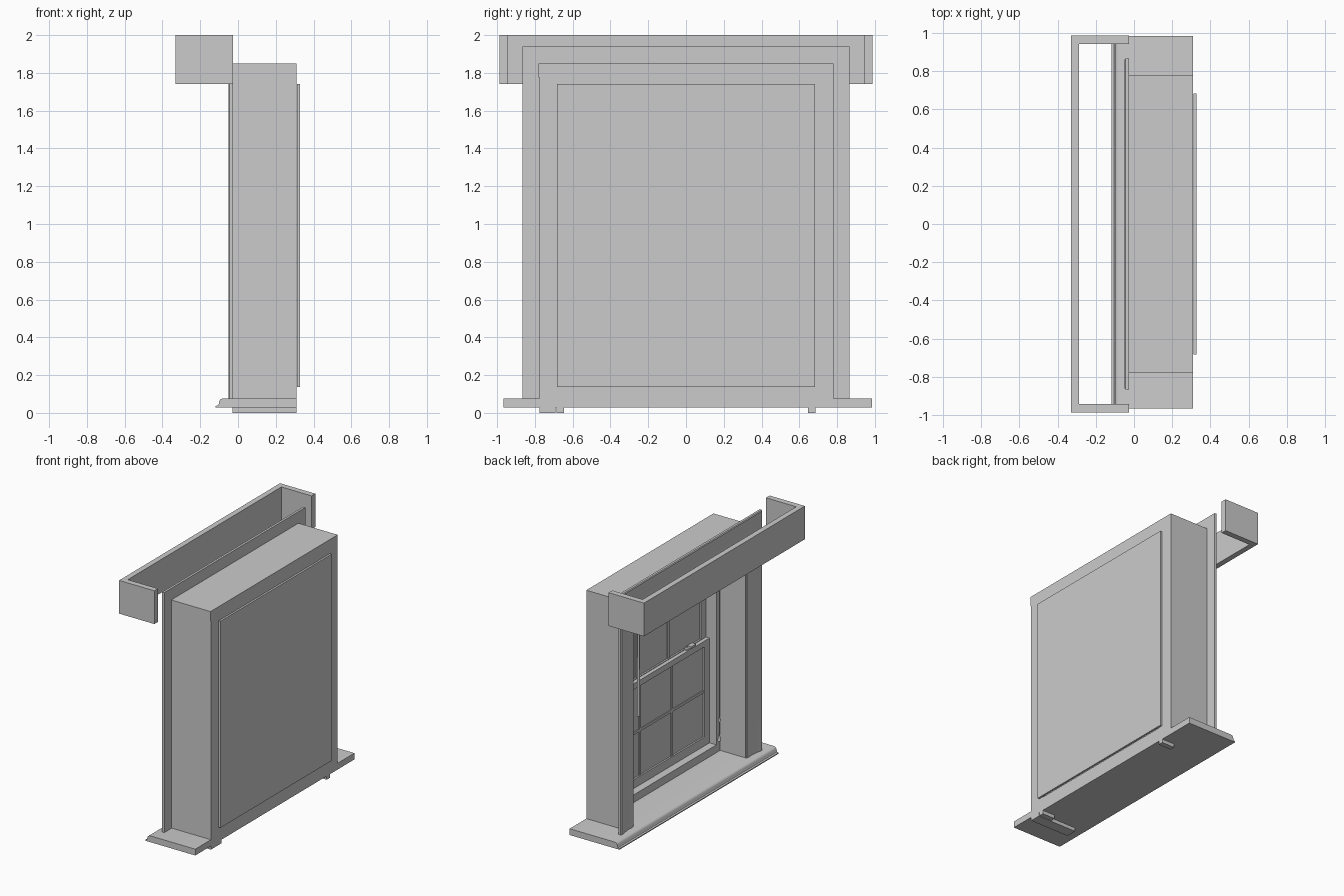
import bpy, bmesh, math
from mathutils import Vector

if "Cube" in bpy.data.objects:
    bpy.data.objects.remove(bpy.data.objects["Cube"])


def box(name, x, y, z):
    """Box from (min, max) ranges on each axis."""
    bm = bmesh.new()
    bmesh.ops.create_cube(bm, size=1)
    for v in bm.verts:
        v.co = Vector([(r[0] + r[1]) / 2 + c * (r[1] - r[0]) for r, c in zip((x, y, z), v.co)])
    return finish(name, bm)


def finish(name, bm):
    bmesh.ops.recalc_face_normals(bm, faces=bm.faces)
    me = bpy.data.meshes.new(name)
    bm.to_mesh(me)
    bm.free()
    ob = bpy.data.objects.new(name, me)
    bpy.context.collection.objects.link(ob)
    return ob


def sweep(name, stations):
    """Closed profile rings joined in order and capped."""
    bm = bmesh.new()
    rings = [[bm.verts.new(p) for p in s] for s in stations]
    n = len(rings[0])
    for a, b in zip(rings, rings[1:]):
        for i in range(n):
            bm.faces.new((a[i], a[(i + 1) % n], b[(i + 1) % n], b[i]))
    bm.faces.new(rings[0])
    bm.faces.new(rings[-1][::-1])
    return finish(name, bm)


def smooth(ob):
    bpy.ops.object.select_all(action='DESELECT')
    ob.select_set(True)
    bpy.context.view_layer.objects.active = ob
    bpy.ops.object.shade_smooth_by_angle(angle=math.radians(35))


def rod(name, x, y, z0, z1, r0, r1):
    bpy.ops.mesh.primitive_cone_add(vertices=12, radius1=r0, radius2=r1, depth=z1 - z0,
                                    location=(x, y, (z0 + z1) / 2))
    ob = bpy.context.object
    ob.name = name
    smooth(ob)


def frame(name, x, hw, z0, z1, side, bottom, top):
    """Rectangular frame: two stiles and two rails."""
    for s, tag in ((-1, "left"), (1, "right")):
        box(f"{name}_stile_{tag}", x, sorted((s * hw, s * (hw - side))), (z0, z1))
    box(f"{name}_bottom_rail", x, (side - hw, hw - side), (z0, z0 + bottom))
    box(f"{name}_top_rail", x, (side - hw, hw - side), (z1 - top, z1))


# Wall lining: jambs and head
box("jamb_left", (-0.03, 0.31), (-0.775, -0.69), (0.0, 1.775))
box("jamb_right", (-0.03, 0.31), (0.69, 0.78), (0.077, 1.775))
box("head_jamb", (-0.03, 0.31), (-0.78, 0.78), (1.775, 1.85))

# Sill board with moulded nose
nose = [(0.31, 0.028), (-0.118, 0.028), (-0.118, 0.036), (-0.106, 0.04), (-0.101, 0.05),
        (-0.099, 0.063), (-0.092, 0.072), (-0.08, 0.077), (0.31, 0.077)]
smooth(sweep("sill", [[(x, y, z) for x, z in nose] for y in (-0.967, 0.985)]))

# Mitred casing around the opening: (distance outward, x)
prof = [(0, -0.027), (0, -0.036), (0.02, -0.04), (0.05, -0.038), (0.085, -0.038), (0.095, -0.043),
        (0.115, -0.041), (0.13, -0.046), (0.145, -0.05), (0.165, -0.05), (0.172, -0.045),
        (0.172, -0.027)]
w, top = 0.694, 1.768
smooth(sweep("casing", [
    [(x, -w - u, 0.077) for u, x in prof],
    [(x, -w - u, top + u) for u, x in prof],
    [(x, w + u, top + u) for u, x in prof],
    [(x, w + u, 0.077) for u, x in prof]]))

# Window frame with the side tracks running below the sill
frame("window_frame", (0.19, 0.31), 0.69, 0.077, 1.775, 0.045, 0.06, 0.04)
for s, tag in ((-1, "left"), (1, "right")):
    box(f"track_foot_{tag}", (0.2, 0.31), sorted((s * 0.645, s * 0.685)), (0, 0.08))

# Two sliding sashes, each glazed with three by two panes
for name, x0, z0, z1, bot in (("lower_sash", 0.25, 0.13, 0.95, 0.075),
                              ("upper_sash", 0.28, 0.91, 1.735, 0.045)):
    x = (x0, x0 + 0.03)
    frame(name, x, 0.645, z0, z1, 0.06, bot, 0.045)
    zb, zt = z0 + bot, z1 - 0.045
    box(f"{name}_glass", (x0 + 0.013, x0 + 0.017), (-0.585, 0.585), (zb, zt))
    bar = (x0 + 0.007, x0 + 0.023)
    for s, tag in ((-1, "left"), (1, "right")):
        box(f"{name}_muntin_{tag}", bar, (s * 0.195 - 0.01, s * 0.195 + 0.01), (zb, zt))
    zm = (zb + zt) / 2
    box(f"{name}_muntin_cross", bar, (-0.585, 0.585), (zm - 0.01, zm + 0.01))

# Sash locks on the meeting rail
for s, tag in ((-1, "left"), (1, "right")):
    y = s * 0.43
    box(f"lock_base_{tag}", (0.25, 0.285), (y - 0.05, y + 0.05), (0.95, 0.962))
    box(f"lock_lever_{tag}", (0.235, 0.27), (y - 0.03, y + 0.03), (0.962, 0.98))

# Exterior screen panel
box("screen_panel", (0.312, 0.327), (-0.682, 0.682), (0.138, 1.742))

# Raised blind: head rail, tilt wand, pull cord with tassel
box("blind_headrail", (0.07, 0.13), (-0.67, 0.67), (1.71, 1.765))
rod("tilt_wand", 0.1, 0.44, 0.8, 1.71, 0.011, 0.008)
rod("pull_cord", 0.1, -0.55, 0.27, 1.71, 0.003, 0.003)
rod("cord_tassel", 0.1, -0.55, 0.23, 0.275, 0.013, 0.005)
rod("cord_stop", 0.1, -0.55, 0.38, 0.41, 0.01, 0.007)

# Pelmet: open-topped front board and returns
box("pelmet_front", (-0.33, -0.287), (-0.987, 0.987), (1.742, 2.0))
for s, tag in ((-1, "left"), (1, "right")):
    box(f"pelmet_return_{tag}", (-0.287, -0.027), sorted((s * 0.942, s * 0.987)), (1.742, 2.0))
